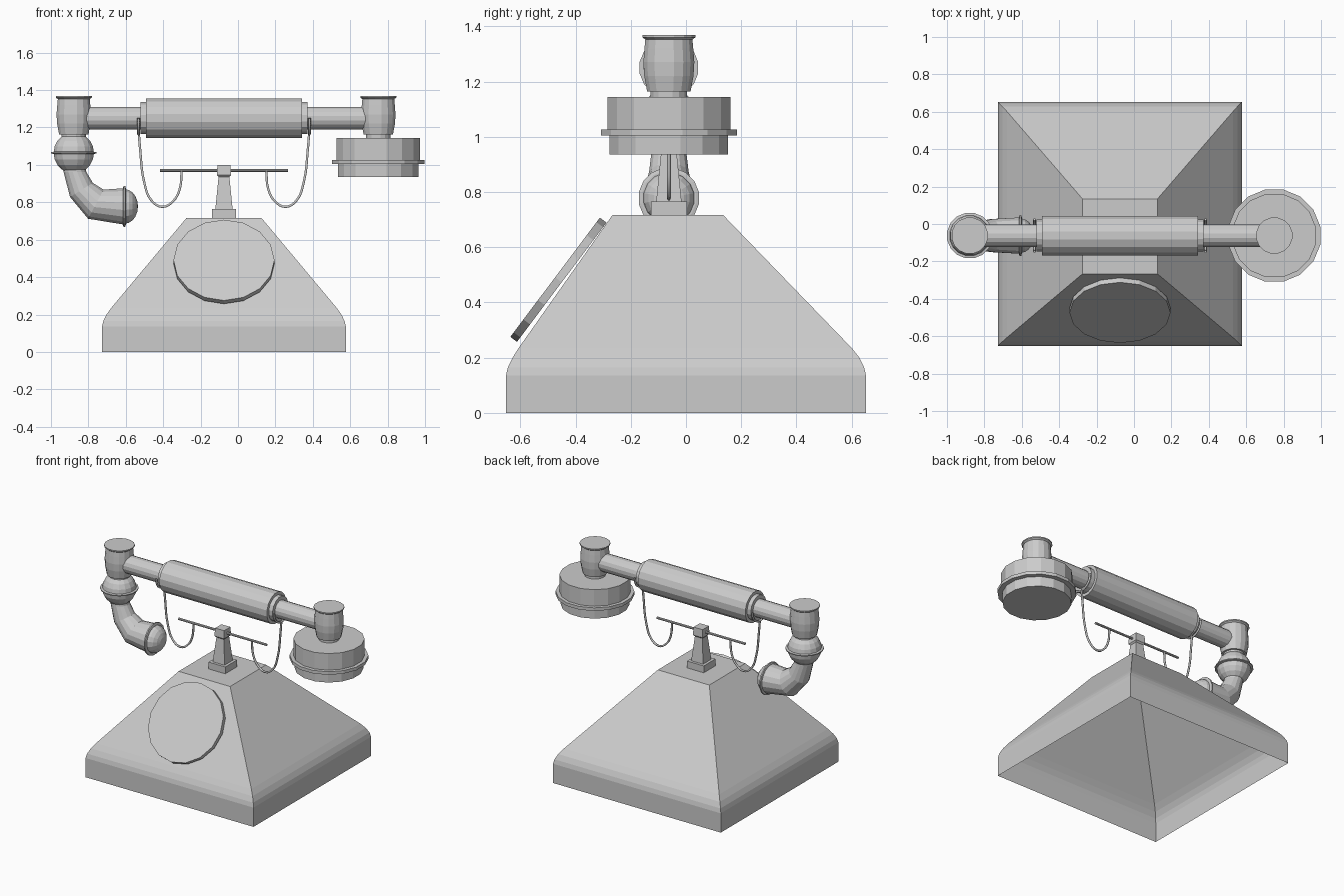
import bpy, bmesh
from math import sin, cos, pi, radians
from mathutils import Vector

if "Cube" in bpy.data.objects:
    bpy.data.objects.remove(bpy.data.objects["Cube"])

CX, CY = -0.075, -0.062      # stand centre in x, handset plane in y
AXIS = 1.25                  # handle axis height


def make(name, rings, cap_start=True, cap_end=True):
    """Skin a list of equal-length vertex rings."""
    bm = bmesh.new()
    vs = [[bm.verts.new(p) for p in r] for r in rings]
    n = len(rings[0])
    for a, b in zip(vs, vs[1:]):
        for i in range(n):
            j = (i + 1) % n
            bm.faces.new((a[i], a[j], b[j], b[i]))
    if cap_start:
        bm.faces.new(vs[0][::-1])
    if cap_end:
        bm.faces.new(vs[-1])
    bmesh.ops.recalc_face_normals(bm, faces=bm.faces)
    me = bpy.data.meshes.new(name)
    bm.to_mesh(me)
    bm.free()
    ob = bpy.data.objects.new(name, me)
    bpy.context.collection.objects.link(ob)
    return ob


def ring(x, z, r, d, n=16):
    """Circle in the handset plane facing direction d = (dx, dz)."""
    dx, dz = Vector(d).normalized()
    u, v, c = Vector((0, 1, 0)), Vector((-dz, 0, dx)), Vector((x, CY, z))
    return [c + r * (cos(a) * u + sin(a) * v)
            for a in ((i + 0.5) * 2 * pi / n for i in range(n))]


def turned_z(name, x, prof, n=16):
    return make(name, [ring(x, z, r, (0, 1), n) for r, z in prof])


def turned_x(name, prof, n=16):
    return make(name, [ring(x, AXIS, r, (1, 0), n) for r, x in prof])


def square(cx, cy, h, z):
    return [(cx + sx * h, cy + sy * h, z)
            for sx, sy in ((-1, -1), (1, -1), (1, 1), (-1, 1))]


def wire(name, pts, r=0.007):
    cu = bpy.data.curves.new(name, 'CURVE')
    cu.dimensions = '3D'
    cu.bevel_depth, cu.bevel_resolution = r, 1
    cu.use_fill_caps = True
    cu.resolution_u = 4
    sp = cu.splines.new('BEZIER')
    sp.bezier_points.add(len(pts) - 1)
    for b, p in zip(sp.bezier_points, pts):
        b.co = p
        b.handle_left_type = b.handle_right_type = 'AUTO'
    ob = bpy.data.objects.new(name, cu)
    bpy.context.collection.objects.link(ob)


# Hollow pyramid body, open underneath, top shifted to the front
make("body", [square(CX, y, h, z) for y, h, z in (
    (0, .652, 0), (0, .652, .135), (0, .645, .165), (0, .628, .2),
    (-.003, .603, .235), (-.066, .2, .717))], cap_start=False)

# Dial disc on the sloping front
bpy.ops.mesh.primitive_cylinder_add(vertices=16, radius=.27, depth=.03,
                                    location=(CX, -.462, .482),
                                    rotation=(radians(53.1), 0, 0))
bpy.context.object.name = "dial"

# Stand post: foot, tapered stem, head
make("post", [square(CX, CY, h, z) for h, z in (
    (.065, .71), (.065, .765), (.046, .765), (.029, .935),
    (.038, .945), (.035, 1.0))])

# Crossbar
make("crossbar", [ring(CX + s * .342, .97, .008, (1, 0), 8) for s in (-1, 1)])

# Handset cradle wires: a hanging loop and a half ring under the handle
LOOP = ((.455, 1.165), (.448, 1.08), (.427, .91), (.388, .81),
        (.33, .776), (.273, .805), (.237, .87), (.226, .97))
for s, side in ((-1, "left"), (1, "right")):
    wire(side + "_hook_loop", [(CX + s * x, CY, z) for x, z in LOOP])
    wire(side + "_hook_fork", [
        (CX + s * .457, CY + .086 * cos(a), AXIS - .086 * sin(a))
        for a in (i * pi / 6 for i in range(7))])

# Handle: slim tube, thick grip, end collars
turned_x("handle_tube", ((.061, -.877), (.061, .75)))
turned_x("grip", ((.108, -.492), (.108, .342)))
turned_x("grip_collars", ((.087, -.52), (.087, .372)))

# Barrel fittings at both ends
for name, x in (("left_fitting", -.878), ("right_fitting", .75)):
    turned_z(name, x, ((.067, 1.135), (.067, 1.163), (.08, 1.163), (.091, 1.22),
                       (.094, 1.27), (.09, 1.32), (.087, 1.352),
                       (.098, 1.36), (.098, 1.368)))

# Earpiece drum with flange
turned_z("earpiece", .75, ((.219, .936), (.219, 1.005), (.251, 1.005),
                           (.251, 1.027), (.227, 1.027), (.227, 1.143)))

# Mouthpiece ball joint and its seam ring
turned_z("ball_joint", -.878, [(max(.11 * sin(a), .002), 1.064 - .11 * cos(a))
                               for a in (i * pi / 10 for i in range(11))])
turned_z("ball_seam", -.878, ((.108, 1.058), (.123, 1.061),
                              (.123, 1.068), (.108, 1.071)))

# Curved mouthpiece horn
make("mouthpiece_horn", [ring(x, z, r, d) for x, z, r, d in (
    (-.876, 1.0, .06, (0, -1)), (-.872, .963, .062, (0, -1)),
    (-.837, .866, .073, (.52, -.85)), (-.76, .79, .09, (.88, -.47)),
    (-.61, .778, .099, (1, 0)))])

# Mouthpiece rim and dome
make("mouthpiece_rim", [ring(x, .778, r, (1, 0)) for x, r in (
    (-.615, .1), (-.612, .111), (-.603, .111), (-.6, .1))])
make("mouthpiece_dome", [ring(-.605 + .07 * sin(a), .778, max(.094 * cos(a), .002), (1, 0))
                         for a in (i * pi / 10 for i in range(6))])
